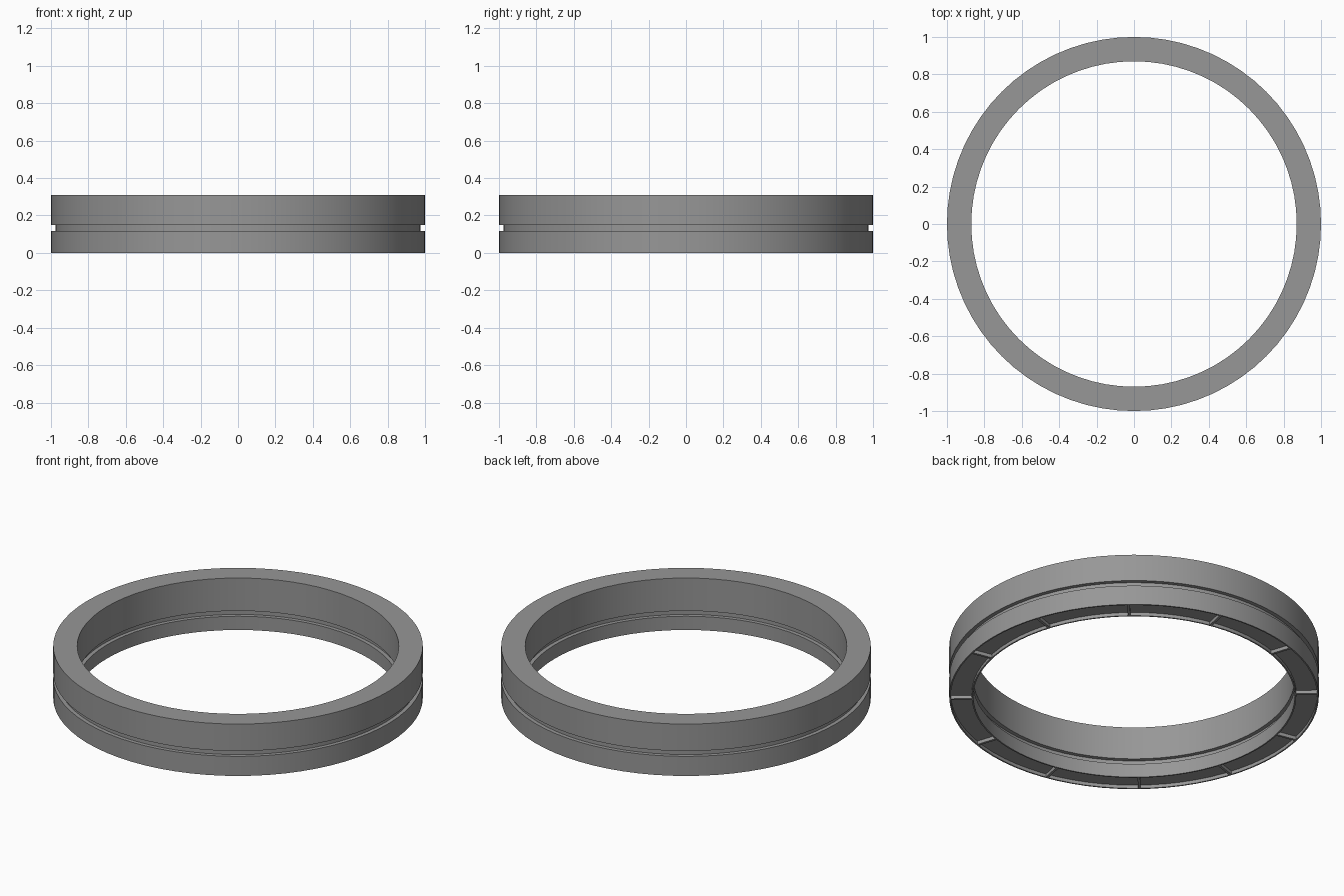
import bpy, bmesh, math

if "Cube" in bpy.data.objects:
    bpy.data.objects.remove(bpy.data.objects["Cube"])

SEG = 72
R_OUT, R_IN, H = 1.0, 0.87, 0.31
DEPTH = 0.023                # depth of circumferential grooves
G0, G1 = 0.117, 0.149        # outer groove heights
J0, J1 = 0.082, 0.114        # inner groove heights
LIP, REC = 0.008, 0.02       # underside lip width and recess depth

mat = bpy.data.materials.new("dark_grey")
mat.diffuse_color = (0.31, 0.31, 0.31, 1)
mat.use_nodes = True
mat.node_tree.nodes["Principled BSDF"].inputs["Base Color"].default_value = mat.diffuse_color


def add_object(name, bm):
    bmesh.ops.recalc_face_normals(bm, faces=bm.faces)
    me = bpy.data.meshes.new(name)
    bm.to_mesh(me)
    bm.free()
    me.materials.append(mat)
    ob = bpy.data.objects.new(name, me)
    bpy.context.collection.objects.link(ob)
    return ob


def lathe(name, profile, seg=SEG):
    """Revolve a closed (radius, z) profile around z."""
    bm = bmesh.new()
    rings = [[bm.verts.new((r * math.cos(2 * math.pi * i / seg),
                            r * math.sin(2 * math.pi * i / seg), z))
              for r, z in profile] for i in range(seg)]
    n = len(profile)
    for i in range(seg):
        a, b = rings[i], rings[(i + 1) % seg]
        for j in range(n):
            k = (j + 1) % n
            bm.faces.new((a[j], b[j], b[k], a[k]))
    return add_object(name, bm)


# ring body: groove on both walls, shallow recess between two lips underneath
ring = lathe("grooved_ring", [
    (R_OUT, 0), (R_OUT, G0), (R_OUT - DEPTH, G0), (R_OUT - DEPTH, G1),
    (R_OUT, G1), (R_OUT, H), (R_IN, H), (R_IN, J1), (R_IN + DEPTH, J1),
    (R_IN + DEPTH, J0), (R_IN, J0), (R_IN, 0),
    (R_IN + LIP, 0), (R_IN + LIP, REC), (R_OUT - LIP, REC), (R_OUT - LIP, 0)])

# twelve thin ribs dividing the underside recess
bm = bmesh.new()
for i in range(12):
    v = bmesh.ops.create_cube(bm, size=1)["verts"]
    bmesh.ops.scale(bm, vec=(R_OUT - R_IN - LIP, 0.014, REC), verts=v)
    bmesh.ops.translate(bm, vec=((R_OUT + R_IN) / 2, 0, REC / 2), verts=v)
    a = math.radians(18.3 + 30 * i)
    c, s = math.cos(a), math.sin(a)
    for p in v:
        p.co.x, p.co.y = p.co.x * c - p.co.y * s, p.co.x * s + p.co.y * c
add_object("underside_ribs", bm)

bpy.context.view_layer.objects.active = ring
ring.select_set(True)
bpy.ops.object.shade_smooth_by_angle(angle=math.radians(30))
